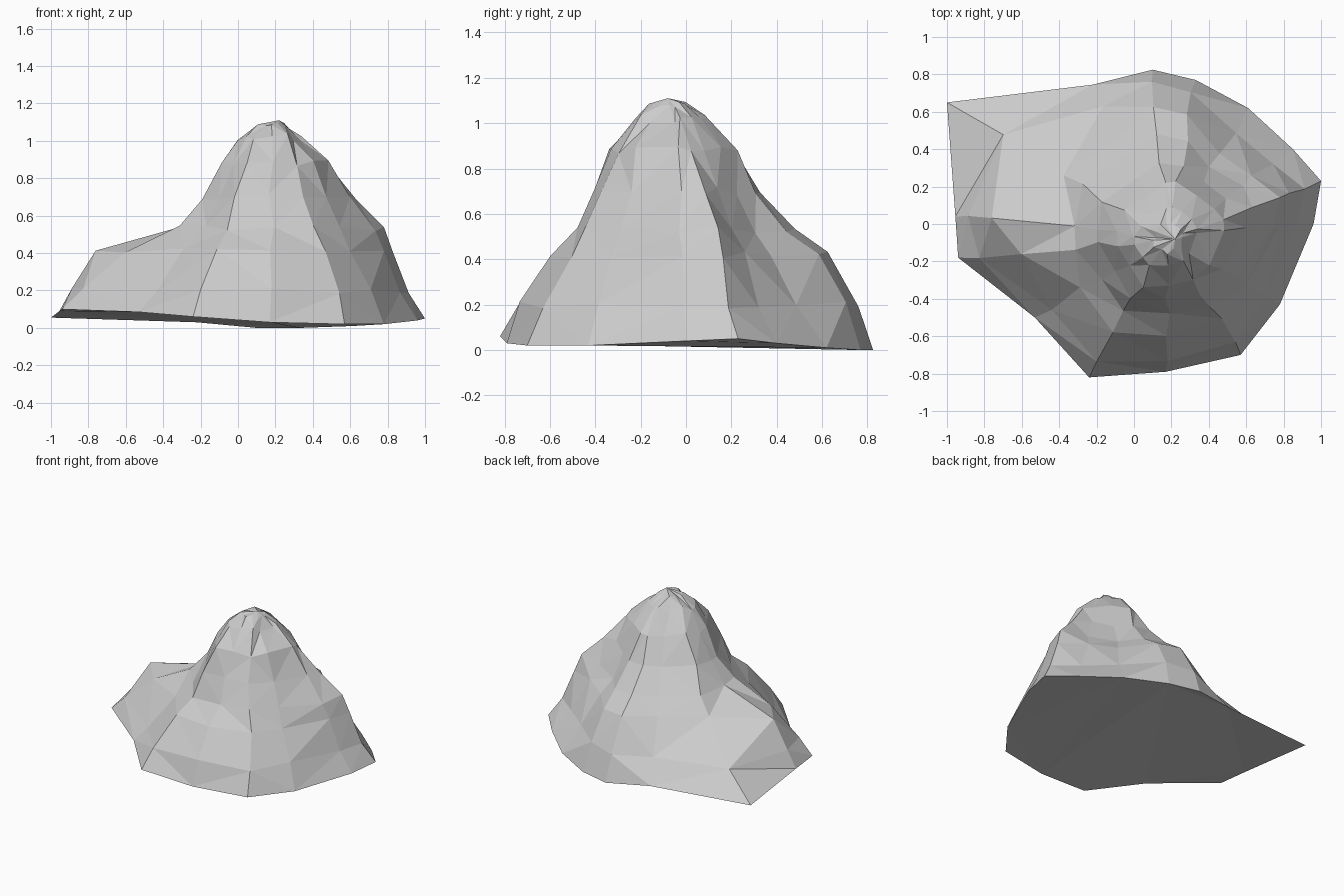
import bpy, bmesh, random
from mathutils import Vector

if "Cube" in bpy.data.objects:
    bpy.data.objects.remove(bpy.data.objects["Cube"])

random.seed(4)
SUMMIT = Vector((0.18, -0.08))
LEVELS = (0.20, 0.42, 0.53, 0.70, 0.88, 1.02)

# base outline, counter-clockwise from the right-hand tip
foot = [(1.0, .23, .05), (.85, .4, .03), (.61, .62, .01), (.33, .77, 0), (.1, .825, 0),
        (-.22, .745, .03), (-1, .65, .055), (-.955, .04, .09), (-.94, -.18, .1),
        (-.53, -.5, .085), (-.24, -.82, .06), (.17, -.79, .03), (.57, -.7, .02),
        (.78, -.43, .02), (.96, 0, .04)]

# reach of each spur at every level, as a fraction of summit-to-foot
right_back = [(.89, .79, .73, .55, .36, .19), (.84, .68, .60, .46, .36, .20),
              (.82, .65, .54, .44, .34, .20), (.92, .78, .62, .46, .36, .20),
              (.93, .78, .62, .45, .33, .18), (.86, .66, .55, .40, .28, .17)]
left_ledge = [(.75, .47, .39, .29, .20, .11), (.94, .83, .44, .33, .24, .16),
              (.90, .70, .44, .33, .24, .16), (.88, .65, .50, .40, .30, .20)]
front = [(.89, .68, .53, .44, .34, .20), (.92, .73, .56, .45, .35, .20),
         (.90, .70, .58, .46, .35, .20), (.88, .70, .60, .48, .38, .20),
         (.88, .77, .71, .54, .39, .20)]
spurs = right_back + left_ledge + front

bm = bmesh.new()


def bridge(lower, upper):
    n = len(lower)
    for i in range(n):
        j = (i + 1) % n
        bm.faces.new((lower[i], lower[j], upper[j], upper[i]))


# stacked uneven contours from foot to crown
rings = [[bm.verts.new(p) for p in foot]]
for k, z in enumerate(LEVELS):
    ring = []
    for (x, y, _), reach in zip(foot, spurs):
        d = Vector((x, y)) - SUMMIT
        side = Vector((-d.y, d.x)).normalized() * random.uniform(-.018, .018)
        p = SUMMIT + d * reach[k] + side
        ring.append(bm.verts.new((p.x, p.y, z + random.uniform(-.018, .018))))
    rings.append(ring)
crown = []
for x, y, _ in foot:
    p = SUMMIT + (Vector((x, y)) - SUMMIT).normalized() * random.uniform(.06, .09)
    crown.append(bm.verts.new((p.x, p.y, 1.085 + random.uniform(-.015, .015))))
rings.append(crown)
for lower, upper in zip(rings, rings[1:]):
    bridge(lower, upper)

# rounded peak and flat underside
peak = bm.verts.new((.22, -.08, 1.11))
for i in range(len(crown)):
    bm.faces.new((crown[i], crown[(i + 1) % len(crown)], peak))
bm.faces.new(list(reversed(rings[0])))

bmesh.ops.triangulate(bm, faces=bm.faces[:], quad_method='SHORT_EDGE')
bmesh.ops.recalc_face_normals(bm, faces=bm.faces[:])
mesh = bpy.data.meshes.new("rock_mountain")
bm.to_mesh(mesh)
bm.free()
rock = bpy.data.objects.new("rock_mountain", mesh)
bpy.context.collection.objects.link(rock)
